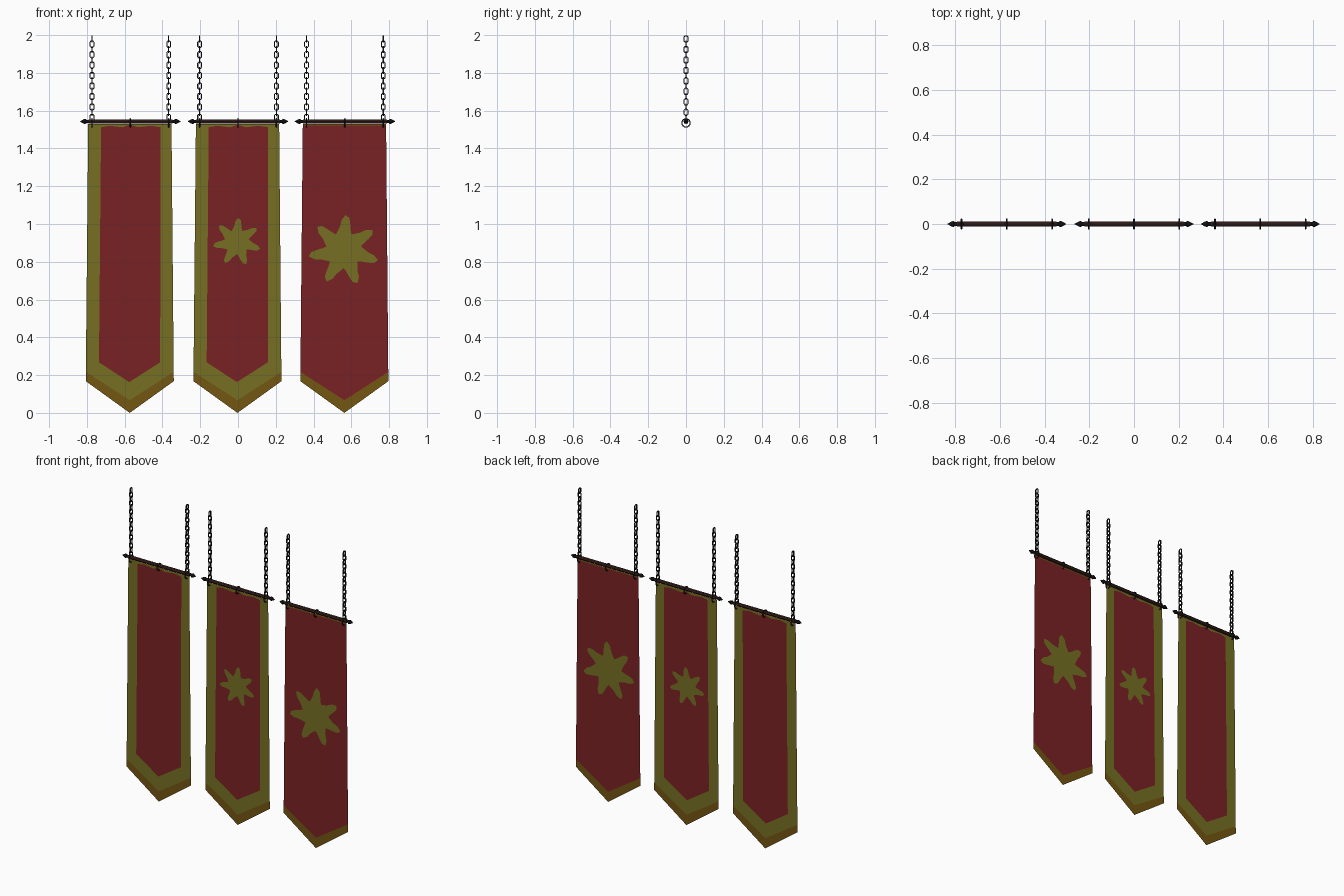
import bpy, math
from mathutils import Vector, Matrix
from mathutils.geometry import delaunay_2d_cdt

if "Cube" in bpy.data.objects:
    bpy.data.objects.remove(bpy.data.objects["Cube"])


def material(name, rgb):
    m = bpy.data.materials.new(name)
    m.diffuse_color = (*rgb, 1)
    m.use_nodes = True
    m.node_tree.nodes["Principled BSDF"].inputs["Base Color"].default_value = m.diffuse_color
    return m


BROWN = material("brown trim", (0.175, 0.092, 0.006))
OLIVE = material("olive gold", (0.18, 0.16, 0.016))
RED = material("red cloth", (0.195, 0.016, 0.018))
WOOD = material("dark wood", (0.045, 0.018, 0.014))
IRON = material("black iron", (0.012, 0.012, 0.014))


def make(name, verts, faces, mats):
    me = bpy.data.meshes.new(name)
    me.from_pydata([tuple(v) for v in verts], [], faces)
    for m in mats:
        me.materials.append(m)
    ob = bpy.data.objects.new(name, me)
    bpy.context.collection.objects.link(ob)
    return ob


def tube_loop(path, normal, r, sides):
    """Closed wire swept along a flat loop of points."""
    n = len(path)
    verts, faces = [], []
    for i, p in enumerate(path):
        t = (path[(i + 1) % n] - path[i - 1]).normalized()
        out = t.cross(normal)
        for k in range(sides):
            a = 2 * math.pi * (k + 0.5) / sides
            verts.append(p + r * (math.cos(a) * out + math.sin(a) * normal))
    for i in range(n):
        for k in range(sides):
            j, l = (i + 1) % n, (k + 1) % sides
            faces.append((i * sides + k, i * sides + l, j * sides + l, j * sides + k))
    return verts, faces


def lathe_x(name, profile, sides, mat, cx, cz):
    """Revolve (x, radius) points about the x axis."""
    verts, faces = [], []
    for x, r in profile:
        for k in range(sides):
            a = 2 * math.pi * k / sides
            verts.append((cx + x, r * math.cos(a), cz + r * math.sin(a)))
    for i in range(len(profile) - 1):
        for k in range(sides):
            l = (k + 1) % sides
            faces.append((i * sides + k, i * sides + l, (i + 1) * sides + l, (i + 1) * sides + k))
    last = (len(profile) - 1) * sides
    faces += [tuple(reversed(range(sides))), tuple(range(last, last + sides))]
    return make(name, verts, faces, [mat])


def chain(cx):
    """Links alternate between the yz and xz planes."""
    verts, faces = [], []
    w, h, c = 0.010, 0.0165, 0.005
    outline = [(w, h - c), (w - c, h), (c - w, h), (-w, h - c),
               (-w, c - h), (c - w, -h), (w - c, -h), (w, c - h)]
    for i in range(16):
        z = 1.9795 - 0.0277 * i
        side = Vector((0, 1, 0)) if i % 2 == 0 else Vector((1, 0, 0))
        path = [side * a + Vector((cx, 0, z + b)) for a, b in outline]
        v, f = tube_loop(path, side.cross(Vector((0, 0, 1))), 0.004, 4)
        faces += [tuple(k + len(verts) for k in q) for q in f]
        verts += v
    make("chain", verts, faces, [IRON])


def ring(cx):
    path = [Vector((cx, 0.022 * math.cos(a), 1.535 + 0.022 * math.sin(a)))
            for a in (2 * math.pi * k / 16 for k in range(16))]
    make("hanging_ring", *tube_loop(path, Vector((1, 0, 0)), 0.0035, 6), [IRON])


def pennant(l_top, r_top, l_bot, r_bot, z_top, z_corner, z_tip):
    """Pointed cloth outline, counter-clockwise from the front."""
    return [(l_bot, z_corner), ((l_bot + r_bot) / 2, z_tip), (r_bot, z_corner),
            (r_top, z_top), (l_top, z_top)]


def sun(cx, cz, R, rays=7):
    """Seven rays with tips swept clockwise."""
    pts = []
    shape = [(0, 0.52), (9, 0.68), (4, 0.86), (-3, 1.0), (-10, 0.92), (-14, 0.76), (-19, 0.60)]
    for i in range(rays):
        base = 90 - i * 360 / rays
        for da, f in shape[1:] + [(-25.7, 0.50)]:
            a = math.radians(base + da)
            pts.append((cx + R * f * math.cos(a), cz + R * f * math.sin(a)))
    return pts[::-1]


def cloth(cx, layers):
    """Flat cloth cut into nested colour regions; later layers win."""
    pts, loops = [], []
    for poly, _ in layers:
        loops.append(list(range(len(pts), len(pts) + len(poly))))
        pts += [Vector(p) for p in poly]
    v, _, f, _, _, src = delaunay_2d_cdt(pts, [], loops, 1, 1e-5)
    mats = [BROWN, OLIVE, RED]
    ob = make("banner_cloth", [(cx + p.x, 0, p.y) for p in v], [tuple(q) for q in f], mats)
    for poly, s in zip(ob.data.polygons, src):
        poly.material_index = mats.index(layers[max(s)][1])


outer = pennant(-0.223, 0.218, -0.236, 0.230, 1.53, 0.168, 0.0)
gold = pennant(-0.223, 0.218, -0.2355, 0.2295, 1.53, 0.217, 0.067)
# red field with a slightly scalloped top edge
field = [(-0.166, 0.268), (-0.006, 0.163), (0.158, 0.268), (0.160, 1.512),
         (0.11, 1.520), (0.04, 1.512), (0, 1.526), (-0.04, 1.512), (-0.11, 1.520), (-0.155, 1.512)]
full = pennant(-0.223, 0.218, -0.2355, 0.2295, 1.522, 0.217, 0.067)

designs = [
    (-0.57, [(outer, BROWN), (gold, OLIVE), (field, RED)]),
    (0.0, [(outer, BROWN), (gold, OLIVE), (field, RED), (sun(-0.006, 0.905, 0.128), OLIVE)]),
    (0.566, [(outer, BROWN), (full, RED), (sun(-0.006, 0.86, 0.188), OLIVE)]),
]

for cx, layers in designs:
    cloth(cx, layers)
    # pole with spear-shaped ends
    lathe_x("pole", [(-0.222, 0.0115), (0.222, 0.0115)], 8, WOOD, cx, 1.543)
    for s in (-1, 1):
        prof = [(0.216, 0.009), (0.232, 0.0085), (0.238, 0.0135), (0.246, 0.012), (0.266, 0.001)]
        lathe_x("finial", [(s * x, r) for x, r in prof][::s], 8, IRON, cx, 1.543)
        chain(cx + s * 0.203)
    for x in (-0.203, 0, 0.203):
        ring(cx + x)
